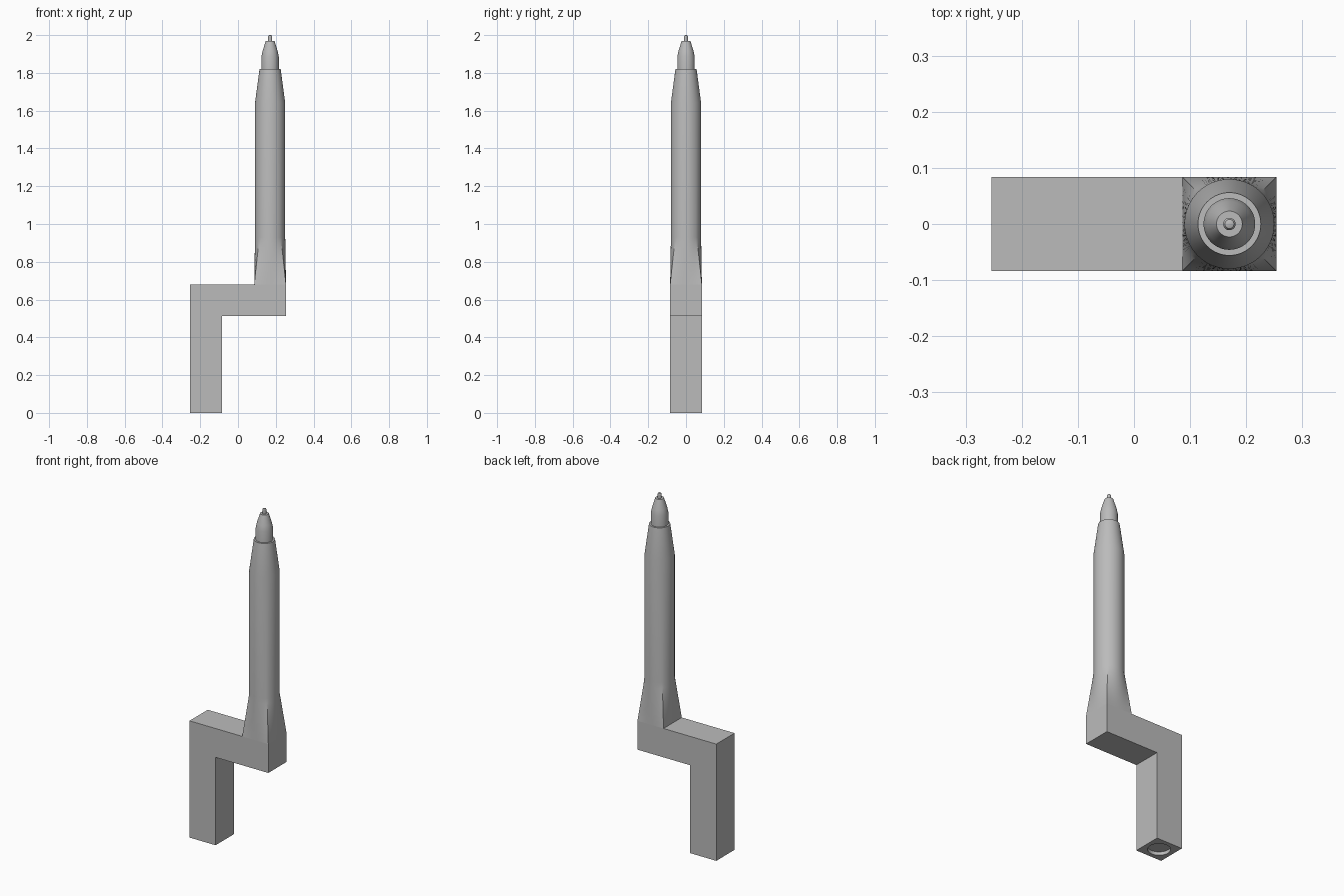
import bpy, bmesh, math

if "Cube" in bpy.data.objects:
    bpy.data.objects.remove(bpy.data.objects["Cube"], do_unlink=True)

grey = bpy.data.materials.new("plain grey")
grey.use_nodes = True
colour = (0.5, 0.5, 0.5, 1)
grey.diffuse_color = colour
grey.node_tree.nodes["Principled BSDF"].inputs["Base Color"].default_value = colour

HALF = 0.084        # half width of the square bar
END = 0.254         # half length of the offset arm
AXIS = END - HALF   # x of the pen axis
SEGMENTS = 64


def finish(name, bm):
    bmesh.ops.recalc_face_normals(bm, faces=bm.faces)
    mesh = bpy.data.meshes.new(name)
    bm.to_mesh(mesh)
    bm.free()
    mesh.materials.append(grey)
    obj = bpy.data.objects.new(name, mesh)
    bpy.context.collection.objects.link(obj)
    bpy.ops.object.select_all(action="DESELECT")
    obj.select_set(True)
    bpy.context.view_layer.objects.active = obj
    return obj


def ring(bm, radius, z, squareness=0.0):
    """Ring round the pen axis, blended from circle to bar-sized square."""
    verts = []
    for i in range(SEGMENTS):
        a = 2 * math.pi * i / SEGMENTS
        c, s = math.cos(a), math.sin(a)
        square = HALF / max(abs(c), abs(s))
        r = radius + (square - radius) * squareness
        verts.append(bm.verts.new((AXIS + r * c, r * s, z)))
    return verts


def loft(name, rings, bm):
    for low, high in zip(rings, rings[1:]):
        for i in range(SEGMENTS):
            j = (i + 1) % SEGMENTS
            bm.faces.new((low[i], low[j], high[j], high[i]))
    bm.faces.new(rings[-1])
    obj = finish(name, bm)
    bpy.ops.object.shade_smooth_by_angle(angle=math.radians(25))
    return obj


# Square-section offset arm
bm = bmesh.new()
inner = END - 2 * HALF
outline = [(-END, 0), (-inner, 0), (-inner, 0.512), (END, 0.512),
           (END, 0.68), (-END, 0.68)]
side = bm.faces.new([bm.verts.new((x, -HALF, z)) for x, z in outline])
extruded = bmesh.ops.extrude_face_region(bm, geom=[side])["geom"]
bmesh.ops.translate(bm, vec=(0, 2 * HALF, 0),
                    verts=[v for v in extruded if isinstance(v, bmesh.types.BMVert)])
arm = finish("offset_arm", bm)

# Shallow round socket under the foot
bpy.ops.mesh.primitive_cylinder_add(vertices=SEGMENTS, radius=0.06, depth=0.04,
                                    location=(-AXIS, 0, 0))
cutter = bpy.context.object
cutter.name = "socket_cutter"
cutter.hide_render = True
cutter.data.materials.append(grey)
cut = arm.modifiers.new("socket", "BOOLEAN")
cut.operation = "DIFFERENCE"
cut.solver = "EXACT"
cut.object = cutter
bpy.context.view_layer.objects.active = arm
bpy.ops.object.modifier_apply(modifier="socket")
bpy.data.objects.remove(cutter, do_unlink=True)

# Barrel: square base blending into a round shaft, then a tapered shoulder
bm = bmesh.new()
steps = 8
rings = [ring(bm, 0.08, 0.68 + 0.25 * i / steps, 1 - i / steps)
         for i in range(steps + 1)]
rings += [ring(bm, r, z) for r, z in [(0.08, 1.64), (0.056, 1.82)]]
loft("barrel", rings, bm)

# Nose cone and fine tip
bm = bmesh.new()
nose = [(0.046, 1.81), (0.046, 1.885), (0.04, 1.915), (0.023, 1.97)]
loft("nose_cone", [ring(bm, r, z) for r, z in nose], bm)

bm = bmesh.new()
tip = [(0.011, 1.96), (0.011, 1.993), (0.008, 1.998), (0.003, 2.0)]
loft("fine_tip", [ring(bm, r, z) for r, z in tip], bm)
